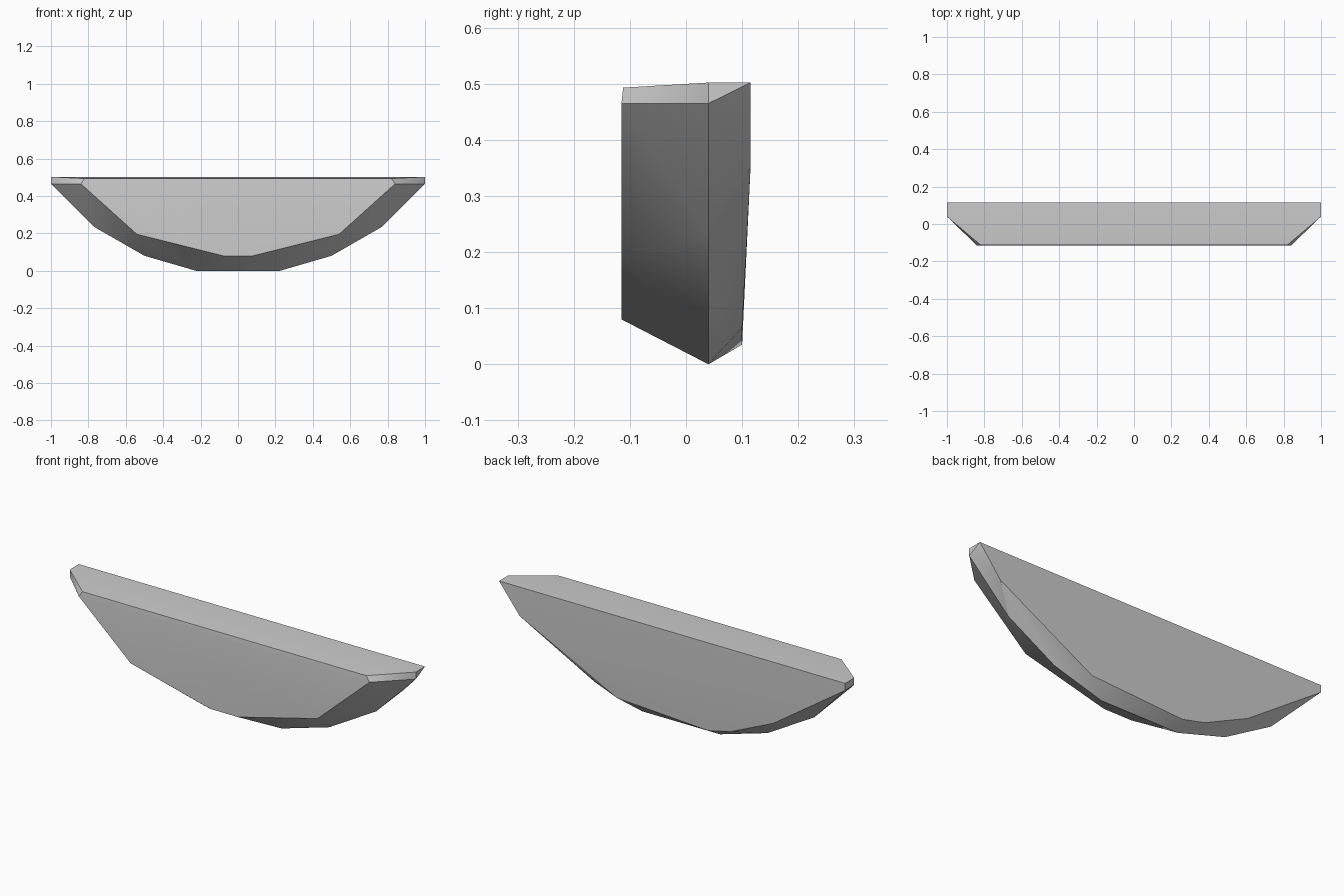
import bpy, bmesh, math

cube = bpy.data.objects.get("Cube")
if cube:
    bpy.data.objects.remove(cube, do_unlink=True)

# Single grey finish
grey = bpy.data.materials.new("stone grey")
grey.use_nodes = True
colour = (0.6, 0.6, 0.6, 1)
grey.diffuse_color = colour
grey.node_tree.nodes["Principled BSDF"].inputs["Base Color"].default_value = colour


def both_sides(points):
    """Return the points together with their mirror images across x."""
    return [(s * x, y, z) for x, y, z in points for s in (1, -1)]


# Front face outline, with its small top bevel
front = both_sides([(0.82, -0.112, 0.493), (0.84, -0.115, 0.465),
                    (0.54, -0.115, 0.195), (0.08, -0.115, 0.08)])

# Widest outline, a faceted half bowl
rim = both_sides([(1, 0.04, 0.502), (1, 0.04, 0.465), (0.77, 0.04, 0.235),
                  (0.5, 0.04, 0.08), (0.225, 0.04, 0)])

# Back face outline, chipped unevenly along its lower edge
back = both_sides([(1, 0.115, 0.502)]) + [
    (0.88, 0.115, 0.35), (0.33, 0.1, 0.065), (-0.2, 0.1, 0.035),
    (-0.33, 0.1, 0.065), (-0.58, 0.106, 0.178), (-1, 0.115, 0.465)]

# Faceted solid skinned over the three outlines
bm = bmesh.new()
for point in front + rim + back:
    bm.verts.new(point)
bmesh.ops.convex_hull(bm, input=bm.verts[:])
loose = [v for v in bm.verts if not v.link_faces]
bmesh.ops.delete(bm, geom=loose, context='VERTS')
bmesh.ops.dissolve_limit(bm, angle_limit=math.radians(0.5),
                         verts=bm.verts[:], edges=bm.edges[:])
bmesh.ops.recalc_face_normals(bm, faces=bm.faces[:])
mesh = bpy.data.meshes.new("half_bowl_slab")
bm.to_mesh(mesh)
bm.free()
mesh.materials.append(grey)

slab = bpy.data.objects.new("half_bowl_slab", mesh)
bpy.context.collection.objects.link(slab)
bpy.context.view_layer.objects.active = slab
slab.select_set(True)
bpy.ops.object.shade_smooth_by_angle(angle=math.radians(30))
